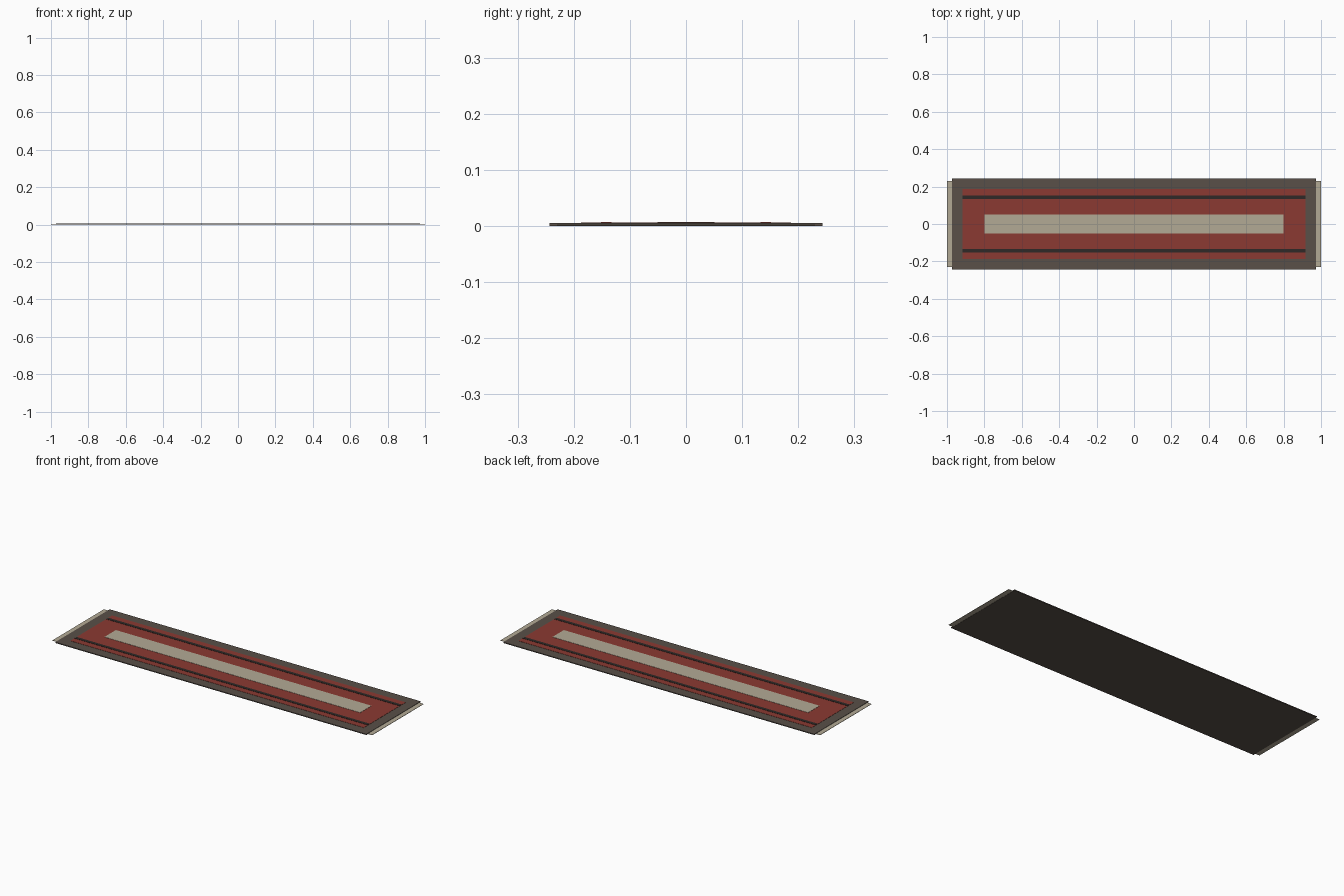
import bpy

if "Cube" in bpy.data.objects:
    bpy.data.objects.remove(bpy.data.objects["Cube"])


def material(name, rgb):
    m = bpy.data.materials.new(name)
    m.diffuse_color = (*rgb, 1)
    m.use_nodes = True
    m.node_tree.nodes["Principled BSDF"].inputs["Base Color"].default_value = m.diffuse_color
    return m


border = material("border_grey", (0.10, 0.08, 0.065))
red = material("field_red", (0.26, 0.042, 0.032))
dark = material("stripe_dark", (0.028, 0.022, 0.02))
cream = material("cream", (0.45, 0.40, 0.30))


def slab(name, half_x, half_y, z0, z1, mat, x=0, y=0):
    bpy.ops.mesh.primitive_cube_add(size=2, location=(x, y, (z0 + z1) / 2))
    ob = bpy.context.object
    ob.name = name
    ob.scale = (half_x, half_y, (z1 - z0) / 2)
    bpy.ops.object.transform_apply(location=False, rotation=False, scale=True)
    ob.data.materials.append(mat)
    return ob


# Woven layers, stacked from border to centre panel
slab("rug_border", 0.973, 0.243, 0, 0.005, border)
slab("red_field", 0.918, 0.187, 0.004, 0.0062, red)
slab("centre_panel", 0.80, 0.051, 0.005, 0.0075, cream)

# Mirrored dark stripes and end fringes
for side, lr, fb in ((-1, "left", "front"), (1, "right", "back")):
    slab(fb + "_stripe", 0.916, 0.0095, 0.005, 0.0075, dark, y=side * 0.142)
    slab(lr + "_fringe", 0.016, 0.23, 0.001, 0.003, cream, x=side * 0.984)
